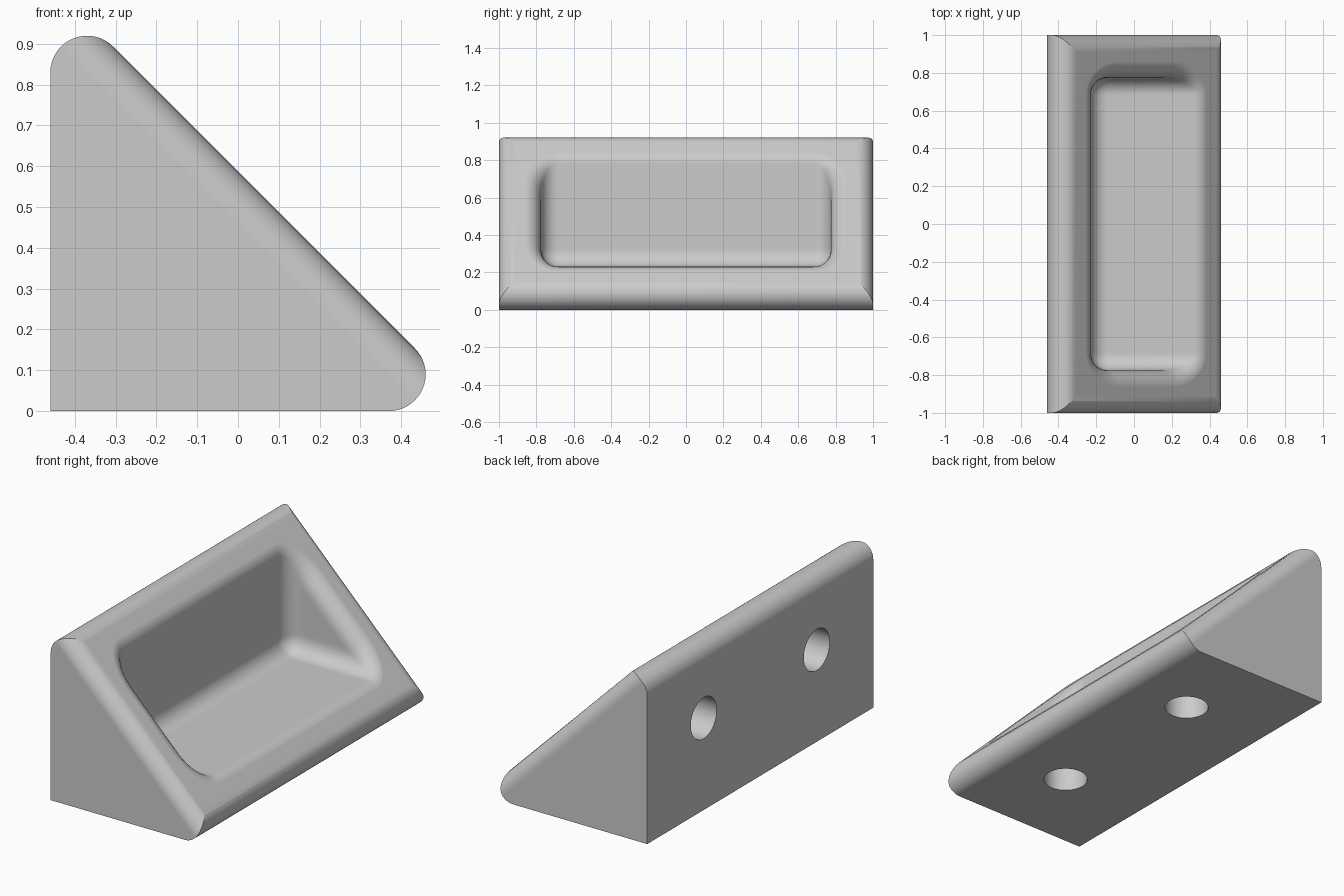
import bpy, bmesh, math
from mathutils import Vector, Matrix

if "Cube" in bpy.data.objects:
    bpy.data.objects.remove(bpy.data.objects["Cube"], do_unlink=True)

R = 0.09                                        # radius of every fillet
EPS = 2e-4                                      # keeps tangent surfaces from coinciding
ALONG = Vector((1, 0, -1)).normalized()         # down the slope
OUT = Vector((1, 0, 1)).normalized()            # slope normal
MID = Vector((0, 0, 0.46))                      # point one radius beneath the slope


def finish(name, bm):
    bmesh.ops.recalc_face_normals(bm, faces=bm.faces)
    mesh = bpy.data.meshes.new(name)
    bm.to_mesh(mesh)
    bm.free()
    obj = bpy.data.objects.new(name, mesh)
    bpy.context.collection.objects.link(obj)
    return obj


def prism(name, points, vec):
    bm = bmesh.new()
    face = bm.faces.new([bm.verts.new(p) for p in points])
    ext = bmesh.ops.extrude_face_region(bm, geom=[face], use_keep_orig=True)
    moved = [v for v in ext["geom"] if isinstance(v, bmesh.types.BMVert)]
    bmesh.ops.translate(bm, verts=moved, vec=vec)
    return finish(name, bm)


def arc(cx, cy, start, end, steps=18):
    angles = [math.radians(start + (end - start) * i / steps) for i in range(steps + 1)]
    return [(cx + R * math.cos(a), cy + R * math.sin(a)) for a in angles]


def combine(target, cutter, operation):
    mod = target.modifiers.new(operation, 'BOOLEAN')
    mod.operation, mod.solver, mod.object = operation, 'EXACT', cutter
    bpy.ops.object.modifier_apply(modifier=mod.name)
    bpy.data.objects.remove(cutter, do_unlink=True)


# Triangular body with two rounded long edges, over-long in y
profile = [(-0.46, 0)] + arc(0.37, R, -90, 45) + arc(-0.37, 0.83, 45, 180)
body = prism("corner_bracket", [(x, -1.1, z) for x, z in profile], (0, 2.2, 0))
bpy.ops.object.select_all(action='DESELECT')
bpy.context.view_layer.objects.active = body
body.select_set(True)

# Trim to length, rounding the sloping end edges
right = arc(1 - R, -R, 0, 90)
right[-1] = (1 - R, EPS)
half = [(1, -1.2)] + right
section = half + [(-y, w) for y, w in reversed(half)]
slope_point = MID + OUT * R
trim = prism("end_trim", [slope_point - ALONG * 1.5 + Vector((0, y, 0)) + OUT * w
                          for y, w in section], ALONG * 3)
combine(body, trim, 'INTERSECT')


# Pocket: a box with rounded inner edges, described by distance from its core
def core_offset(p):
    return Vector((min(p.x + 0.14, 0),
                   math.copysign(max(abs(p.y) - 0.685, 0), p.y),
                   min(p.z - 0.32, 0)))


def reach(origin, direction, distance):
    lo, hi = 0.0, 2.0
    for _ in range(30):
        s = (lo + hi) / 2
        if core_offset(origin + direction * s).length < distance:
            lo = s
        else:
            hi = s
    return origin + direction * lo


def rectangle_loop(a, b, na, nb):
    pts = [(-a + 2 * a * i / na, -b) for i in range(na)]
    pts += [(a, -b + 2 * b * i / nb) for i in range(nb)]
    return pts + [(-u, -v) for u, v in pts]


ARC, DEEP = 8, 40
columns = []
for u, v in rectangle_loop(0.45, 0.865, 40, 80):
    # Rim fillet: a ball rolling between slope and pocket wall
    centre = reach(MID, (ALONG * u + Vector((0, v, 0))).normalized(), 2 * R)
    inward = -core_offset(centre).normalized()
    column = [centre + OUT * (R + 0.1), centre + OUT * (R + EPS)]
    column += [centre + OUT.slerp(inward, k / ARC) * R for k in range(1, ARC + 1)]
    # Pocket wall down to its deepest line
    hub = MID + Vector((0, max(-0.6, min(0.6, column[-1].y)), 0))
    first = (column[-1] - hub).normalized()
    column += [reach(hub, first.slerp(-OUT, k / DEEP), R) for k in range(1, DEEP + 1)]
    columns.append(column)

bm = bmesh.new()
grid = [[bm.verts.new(p) for p in col] for col in columns]
for i, col in enumerate(grid):
    prev = grid[i - 1]
    for k in range(len(col) - 1):
        bm.faces.new((prev[k], col[k], col[k + 1], prev[k + 1]))
bm.faces.new([col[0] for col in grid])
bmesh.ops.remove_doubles(bm, verts=bm.verts, dist=1e-4)
combine(body, finish("pocket_cutter", bm), 'DIFFERENCE')

# Blind screw holes: two in the back plate, two in the base
DEPTH = 0.18
for y in (-0.5, 0.5):
    for place, turn in (((-0.46, y, 0.515), math.pi / 2), ((0.055, y, 0), 0)):
        bm = bmesh.new()
        bmesh.ops.create_cone(bm, cap_ends=True, segments=48, radius1=0.115,
                              radius2=0.115, depth=2 * DEPTH,
                              matrix=Matrix.Translation(place) @ Matrix.Rotation(turn, 4, 'Y'))
        combine(body, finish("hole_cutter", bm), 'DIFFERENCE')

# One plain grey
grey = bpy.data.materials.new("light_grey")
grey.use_nodes = True
colour = (0.6, 0.6, 0.6, 1)
grey.diffuse_color = colour
grey.node_tree.nodes["Principled BSDF"].inputs["Base Color"].default_value = colour
body.data.materials.clear()
body.data.materials.append(grey)
for poly in body.data.polygons:
    poly.material_index = 0

# Smooth fillets, crisp edges, flat plates
bpy.ops.object.shade_smooth_by_angle(angle=math.radians(25))
weighted = body.modifiers.new("flat_plates", 'WEIGHTED_NORMAL')
weighted.keep_sharp = True
